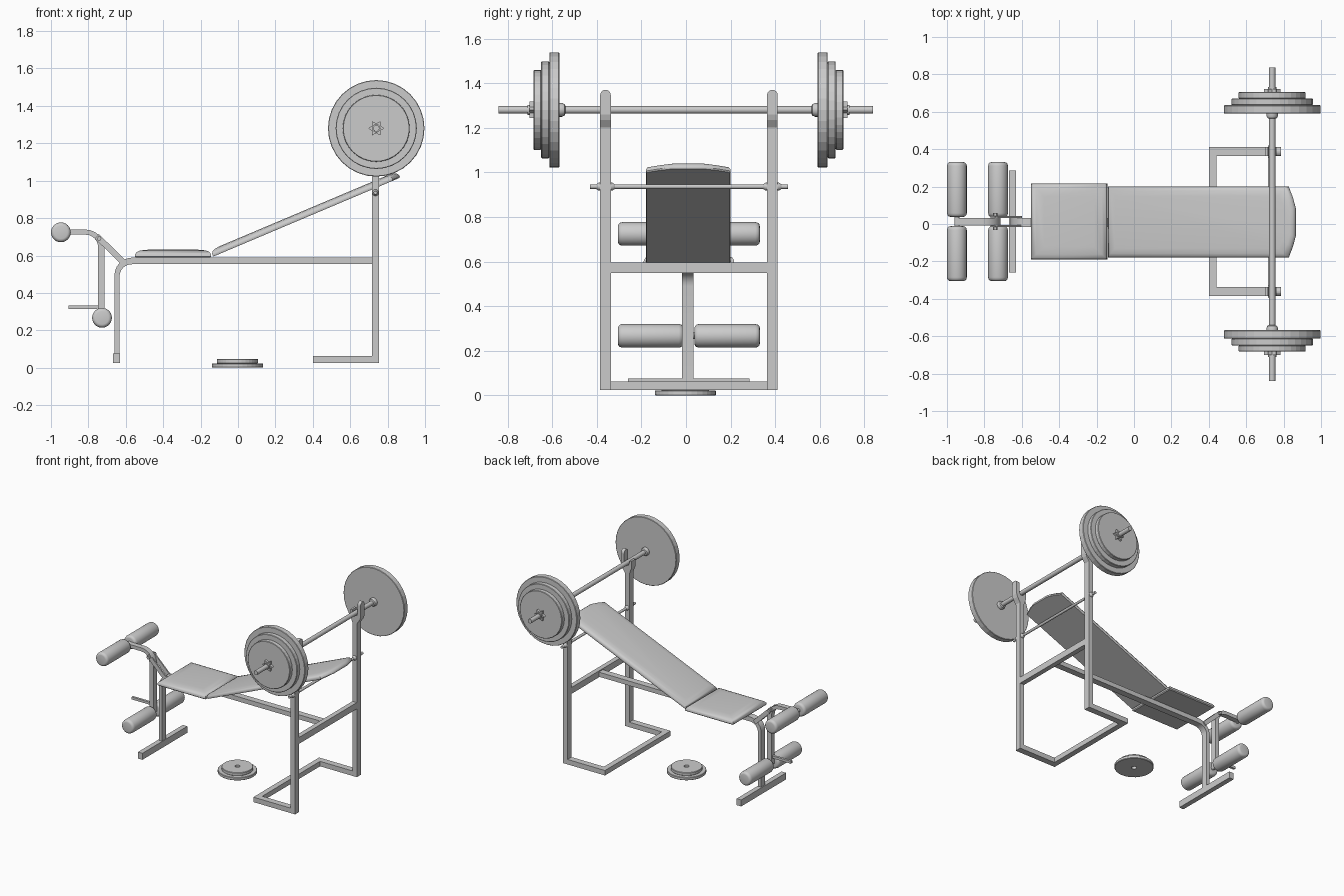
import bpy, bmesh
from math import sin, cos, pi, radians
from mathutils import Vector, Matrix

if "Cube" in bpy.data.objects:
    bpy.data.objects.remove(bpy.data.objects["Cube"])

CY = 0.013          # centre line of the bench
BAR_X, BAR_Z = 0.739, 1.28


def finish(name, bm, smooth=False):
    bmesh.ops.recalc_face_normals(bm, faces=bm.faces)
    me = bpy.data.meshes.new(name)
    bm.to_mesh(me)
    bm.free()
    ob = bpy.data.objects.new(name, me)
    bpy.context.collection.objects.link(ob)
    if smooth:
        bpy.ops.object.select_all(action='DESELECT')
        ob.select_set(True)
        bpy.context.view_layer.objects.active = ob
        bpy.ops.object.shade_smooth_by_angle(angle=radians(40))
    return ob


def loft(name, rings, smooth=False, caps=True, closed=False, matrix=None):
    """Skin equal-length point rings."""
    bm = bmesh.new()
    vs = [[bm.verts.new(p) for p in r] for r in rings]
    n = len(vs[0])
    pairs = list(zip(vs, vs[1:])) + ([(vs[-1], vs[0])] if closed else [])
    for a, b in pairs:
        for i in range(n):
            j = (i + 1) % n
            bm.faces.new((a[i], a[j], b[j], b[i]))
    if caps and not closed:
        bm.faces.new(vs[0])
        bm.faces.new(vs[-1])
    if matrix:
        bm.transform(matrix)
    return finish(name, bm, smooth)


def box(name, x, y, z):
    return loft(name, [[(a, y[0], z[0]), (a, y[1], z[0]), (a, y[1], z[1]), (a, y[0], z[1])] for a in x])


def prism(name, pts, y0, y1):
    """xz profile extruded along y."""
    return loft(name, [[(x, y, z) for x, z in pts] for y in (y0, y1)])


def turned(name, x, z, profile, n=16, closed=False, smooth=True):
    """Lathe around a y-parallel axis; profile is (y, radius)."""
    rings = [[(x + r * cos(2 * pi * i / n), y, z + r * sin(2 * pi * i / n)) for i in range(n)]
             for y, r in profile]
    return loft(name, rings, smooth, closed=closed)


def strip(name, pts, widths, y0, y1):
    """Rectangular tube swept along an xz path."""
    P = [Vector(p) for p in pts]
    rings = []
    for i, p in enumerate(P):
        a = (P[i] - P[i - 1]).normalized() if i else (P[1] - P[0]).normalized()
        b = (P[i + 1] - P[i]).normalized() if i < len(P) - 1 else a
        t = (a + b).normalized()
        o = Vector((-t.y, t.x)) * (widths[i] / 2 / max(t.dot(a), 0.3))
        q, r = p + o, p - o
        rings.append([(q.x, y0, q.y), (q.x, y1, q.y), (r.x, y1, r.y), (r.x, y0, r.y)])
    return loft(name, rings, True)


def arc(cx, cz, r, a0, a1, n=6):
    return [(cx + r * cos(radians(a0 + (a1 - a0) * i / n)),
             cz + r * sin(radians(a0 + (a1 - a0) * i / n))) for i in range(n + 1)]


def pad(name, outline, layers, matrix):
    """Cushion: outline shrunk by an inset at each height."""
    xs = [p[0] for p in outline]
    ys = [p[1] for p in outline]
    cx, hx, hy = (min(xs) + max(xs)) / 2, (max(xs) - min(xs)) / 2, max(ys)
    rings = [[(cx + (x - cx) * (1 - d / hx), y * (1 - d / hy), z) for x, y in outline] for z, d in layers]
    return loft(name, rings, True, matrix=matrix)


def disc(name, x, z, y0, y1, r, hole=0.018):
    c = 0.003
    lo, hi = min(y0, y1), max(y0, y1)
    return turned(name, x, z, [(lo, hole), (lo, r - c), (lo + c, r), (hi - c, r), (hi, r - c), (hi, hole)],
                  32, closed=True, smooth=False)


# rack: uprights, cradles and base rails on both sides
for s, side in ((-1, "left"), (1, "right")):
    y = CY + s * 0.374
    a, b = y - 0.024, y + 0.024
    box(f"upright_{side}", (0.717, 0.754), (a, b), (0.025, 1.215))
    prism(f"cradle_{side}", [(0.717, 1.2), (0.754, 1.2), (0.778, 1.235), (0.786, 1.26), (0.786, 1.346),
                             (0.76, 1.346), (0.76, 1.275), (0.75, 1.262), (0.739, 1.259), (0.726, 1.264),
                             (0.718, 1.275), (0.716, 1.3), (0.70, 1.3), (0.70, 1.245)], a, b)
    tip = [(y + 0.024 * cos(pi * i / 8), 1.346 + 0.024 * sin(pi * i / 8)) for i in range(9)]
    loft(f"cradle_tip_{side}", [[(x, p, q) for p, q in tip] for x in (0.76, 0.786)])
    box(f"base_rail_{side}", (0.40, 0.717), (a, b), (0.025, 0.063))
    # bushing of the backrest rod
    turned(f"rod_bushing_{side}", 0.735, 0.936,
           [(y - 0.042, 0.01), (y - 0.03, 0.018), (y + 0.03, 0.018), (y + 0.042, 0.01)], 12)
box("base_crossbar", (0.40, 0.442), (CY - 0.35, CY + 0.35), (0.025, 0.063))
box("rack_crossbar", (0.717, 0.754), (CY - 0.35, CY + 0.35), (0.548, 0.597))
turned("backrest_rod", 0.735, 0.936, [(-0.43, 0.01), (0.457, 0.01)], 12)

# main beam bending down into the front leg, with its foot
path = [(0.717, 0.571)] + arc(-0.567, 0.491, 0.08, 90, 180) + [(-0.647, 0.06)]
strip("main_beam", path, [0.035] * 2 + [0.034, 0.033, 0.031, 0.03, 0.028, 0.027, 0.027], CY - 0.03, CY + 0.02)
box("front_foot", (-0.668, -0.63), (CY - 0.272, CY + 0.272), (0.025, 0.075))

# leg developer
path = [(-0.95, 0.725)] + arc(-0.815, 0.64, 0.085, 90, 0) + [(-0.73, 0.267)]
strip("leg_lever", path, [0.027] * 4 + [0.029, 0.031, 0.033, 0.035, 0.035], CY - 0.02, CY + 0.02)
for s, side in ((-1, "left"), (1, "right")):
    y = CY + s * 0.024
    strip(f"lever_bracket_{side}", [(-0.755, 0.703), (-0.61, 0.562)], [0.032] * 2, y - 0.005, y + 0.005)
turned("lever_bolt", -0.742, 0.69, [(CY - 0.045, 0.012), (CY + 0.045, 0.012)], 6, smooth=False)
box("weight_peg", (-0.905, -0.73), (CY - 0.009, CY + 0.009), (0.315, 0.334))
for label, x, z in (("upper", -0.947, 0.724), ("lower", -0.727, 0.267)):
    turned(f"{label}_roller_rod", x, z, [(CY - 0.3, 0.014), (CY + 0.3, 0.014)], 12)
    for s, side in ((-1, "left"), (1, "right")):
        prof = [(0.025, 0.035), (0.027, 0.043), (0.034, 0.05), (0.045, 0.053),
                (0.298, 0.053), (0.309, 0.05), (0.316, 0.043), (0.318, 0.035)]
        turned(f"{label}_roller_{side}", x, z, [(CY + s * y, r) for y, r in prof], 24)

# cushions
seat = [(-0.204, -0.203), (0.204, -0.203), (0.204, 0.203), (-0.204, 0.203)]
pad("seat", seat, [(0, 0.006), (0.006, 0), (0.018, 0.001), (0.03, 0.01), (0.038, 0.028), (0.042, 0.07)],
    Matrix.Translation((-0.347, CY, 0.589)))
back = [(0, -0.19), (1.045, -0.19), (1.07, -0.13), (1.086, -0.075), (1.086, 0.075), (1.07, 0.13),
        (1.045, 0.19), (0, 0.19)]
pad("backrest", back, [(0, 0.004), (0.006, 0), (0.016, 0.001), (0.027, 0.008), (0.034, 0.022), (0.038, 0.05)],
    Matrix.Translation((-0.133, CY - 0.003, 0.594)) @ Matrix.Rotation(radians(-22.9), 4, 'Y'))

# barbell with plates, inner collars and star nuts
turned("barbell_bar", BAR_X, BAR_Z, [(-0.84, 0.017), (0.838, 0.017)], 16)
for s, side in ((-1, "left"), (1, "right")):
    def Y(d):
        return 0.011 + s * d
    disc(f"large_plate_{side}", BAR_X, BAR_Z, Y(0.579), Y(0.624), 0.258)
    disc(f"medium_plate_{side}", BAR_X, BAR_Z, Y(0.624), Y(0.66), 0.217)
    disc(f"small_plate_{side}", BAR_X, BAR_Z, Y(0.66), Y(0.694), 0.179)
    turned(f"inner_collar_{side}", BAR_X, BAR_Z,
           [(Y(0.552), 0.018), (Y(0.556), 0.026), (Y(0.568), 0.031), (Y(0.58), 0.031)])
    star = [(BAR_X + r * cos(i * pi / 6), BAR_Z + r * sin(i * pi / 6))
            for i, r in enumerate([0.043, 0.026] * 6)]
    prism(f"star_nut_{side}", star, Y(0.694), Y(0.712))
    turned(f"nut_sleeve_{side}", BAR_X, BAR_Z, [(Y(0.705), 0.023), (Y(0.722), 0.023)], 12)

# spare plates lying on the floor
for name, r, z0, z1 in (("spare_plate_lower", 0.137, 0, 0.023), ("spare_plate_upper", 0.11, 0.023, 0.047)):
    ob = disc(name, 0, 0, z0, z1, r)
    ob.data.transform(Matrix.Rotation(radians(90), 4, 'X'))
    ob.location = (-0.003, -0.003, 0)
